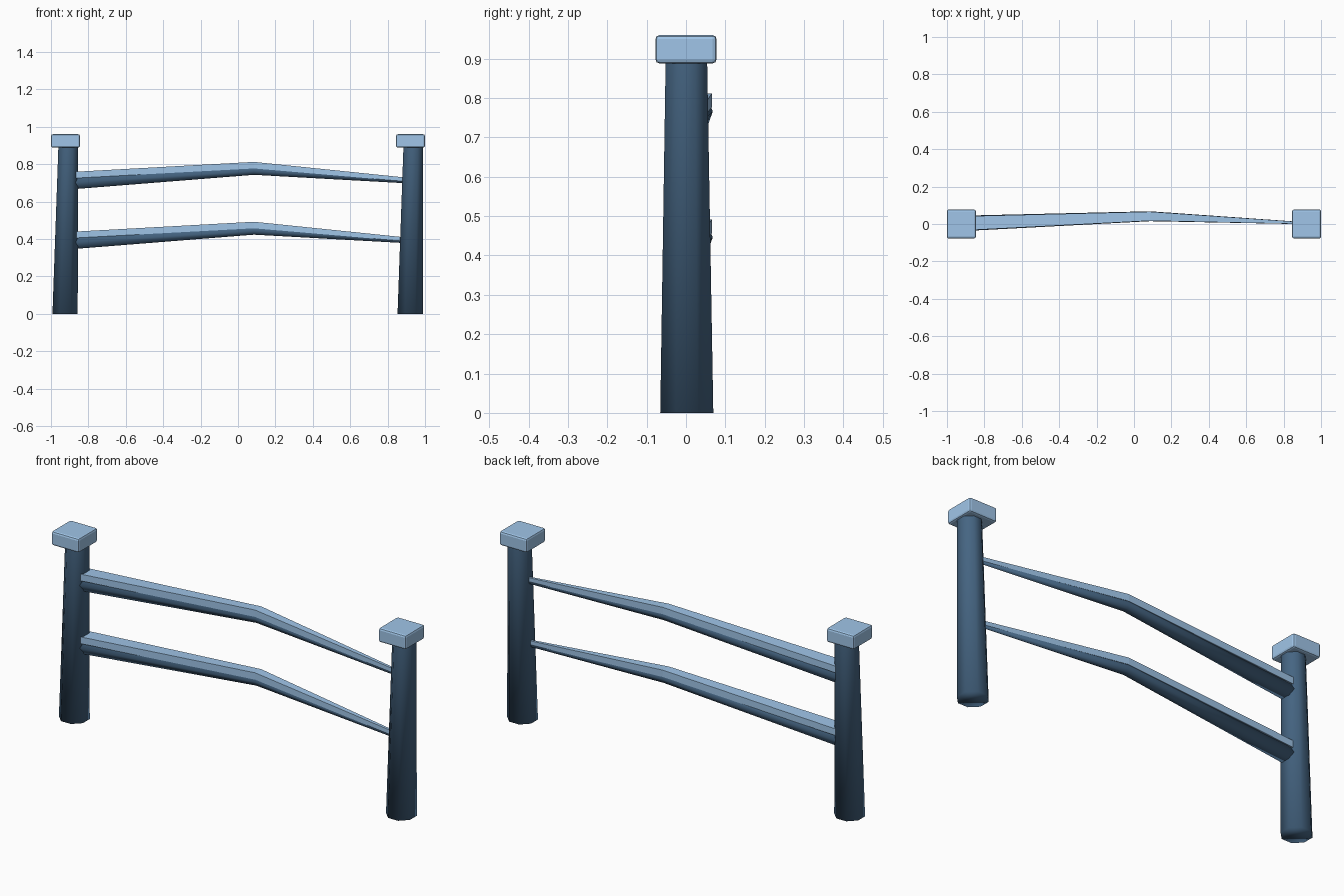
import bpy, bmesh
from math import cos, sin, pi

if "Cube" in bpy.data.objects:
    bpy.data.objects.remove(bpy.data.objects["Cube"])


def material(name, rgb):
    m = bpy.data.materials.new(name)
    m.diffuse_color = (*rgb, 1)
    m.use_nodes = True
    m.node_tree.nodes["Principled BSDF"].inputs["Base Color"].default_value = m.diffuse_color
    return m


dark = material("dark_wood", (0.06, 0.13, 0.225))
light = material("pale_top", (0.35, 0.56, 0.81))


def finish(name, bm, mat, smooth=False):
    bmesh.ops.recalc_face_normals(bm, faces=bm.faces)
    me = bpy.data.meshes.new(name)
    bm.to_mesh(me)
    bm.free()
    me.materials.append(mat)
    for p in me.polygons:
        p.use_smooth = smooth
    ob = bpy.data.objects.new(name, me)
    bpy.context.collection.objects.link(ob)
    return ob


def loft(name, rings, mat, smooth=False, close_end=True):
    # skin consecutive rings of points and cap the ends
    bm = bmesh.new()
    rows = [[bm.verts.new(p) for p in ring] for ring in rings]
    n = len(rows[0])
    for a, b in zip(rows, rows[1:]):
        for i in range(n):
            j = (i + 1) % n
            bm.faces.new((a[i], a[j], b[j], b[i]))
    bm.faces.new(rows[0])
    if close_end:
        bm.faces.new(rows[-1])
    return finish(name, bm, mat, smooth)


def post_ring(cx, cy, z, r):
    angles = [(i + 0.5) * pi / 4 for i in range(8)]
    return [(cx + r * cos(a), cy + r * sin(a), z) for a in angles]


def rail_ring(x, y0, y1, z0, zs, z1):
    # six-sided rail, its top buried in the pale layer
    y, h, t = (y0 + y1) / 2, (y1 - y0) / 2, (zs + z1) / 2
    m = z0 + 0.45 * (t - z0)
    return [(x, y - h, m), (x, y - h * 0.55, z0), (x, y + h * 0.55, z0),
            (x, y + h, m), (x, y + h * 0.55, t), (x, y - h * 0.55, t)]


def layer_ring(x, y0, y1, z0, zs, z1):
    # rectangular layer lying along the top of the rail
    y, h = (y0 + y1) / 2, (y1 - y0) / 2 * 0.92
    return [(x, y - h, zs), (x, y + h, zs), (x, y + h, z1), (x, y - h, z1)]


for side, x in (("left", -0.9225), ("right", 0.9225)):
    # tapered, slightly leaning post
    loft(f"{side}_post", [post_ring(x - 0.002, 0.002, 0, 0.073),
                          post_ring(x + 0.015, 0.001, 0.9, 0.057)],
         dark, smooth=True, close_end=False)

    # square cap with softened edges
    bm = bmesh.new()
    bmesh.ops.create_cube(bm, size=1)
    bmesh.ops.scale(bm, vec=(0.155, 0.155, 0.072), verts=bm.verts)
    bmesh.ops.translate(bm, vec=(x, 0, 0.924), verts=bm.verts)
    bmesh.ops.bevel(bm, geom=bm.edges[:], offset=0.01, segments=2,
                    profile=0.5, affect='EDGES')
    finish(f"{side}_post_cap", bm, light)

# bent rails, thick on the left and thin on the right:
# x, y range, then bottom / layer underside / top heights
stations = [(-0.895, -0.037, 0.045, 0.665, 0.724, 0.758),
            (0.085, 0.015, 0.068, 0.743, 0.777, 0.812),
            (0.91, -0.001, 0.010, 0.697, 0.706, 0.727)]
for name, dz in (("upper_rail", 0), ("lower_rail", -0.32)):
    rows = [(x, a, b, z0 + dz, zs + dz, z1 + dz)
            for x, a, b, z0, zs, z1 in stations]
    loft(name, [rail_ring(*r) for r in rows], dark, smooth=True)
    loft(f"{name}_top_layer", [layer_ring(*r) for r in rows], light)
